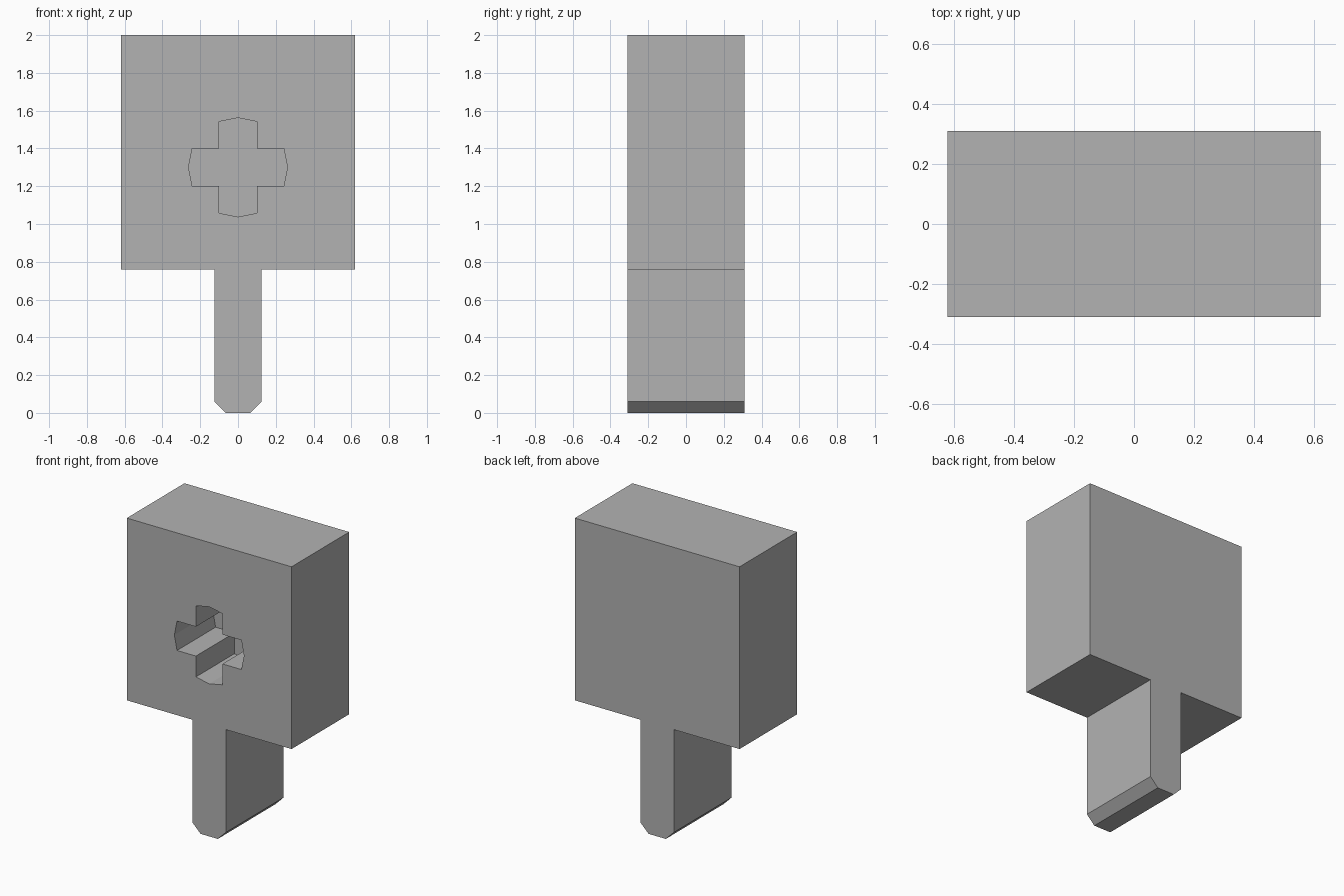
import bpy
import bmesh
from math import sin, cos, pi

cube = bpy.data.objects.get("Cube")
if cube:
    bpy.data.objects.remove(cube, do_unlink=True)

HALF_WIDTH, HALF_DEPTH = 0.62, 0.31
TOP, SHOULDER = 2.0, 0.76
STEM, CHAMFER = 0.125, 0.06
HOLE_Z, HOLE_RADIUS, HOLE_ARM, HOLE_DEPTH = 1.3, 0.262, 0.1, 0.415

grey = bpy.data.materials.new("plain grey")
grey.use_nodes = True
colour = (0.448, 0.448, 0.448, 1)
grey.diffuse_color = colour
grey.node_tree.nodes["Principled BSDF"].inputs["Base Color"].default_value = colour


def extrude_profile(name, points, y_front, y_back):
    """Solid made by sweeping an x-z outline along y."""
    bm = bmesh.new()
    face = bm.faces.new([bm.verts.new((x, y_front, z)) for x, z in points])
    swept = bmesh.ops.extrude_face_region(bm, geom=[face])["geom"]
    verts = [v for v in swept if isinstance(v, bmesh.types.BMVert)]
    bmesh.ops.translate(bm, verts=verts, vec=(0, y_back - y_front, 0))
    bmesh.ops.recalc_face_normals(bm, faces=bm.faces)
    mesh = bpy.data.meshes.new(name)
    bm.to_mesh(mesh)
    bm.free()
    mesh.materials.append(grey)
    obj = bpy.data.objects.new(name, mesh)
    bpy.context.collection.objects.link(obj)
    return obj


# Square block with a chamfered stem, outlined from one half and mirrored
half = [(STEM - CHAMFER, 0), (STEM, CHAMFER), (STEM, SHOULDER),
        (HALF_WIDTH, SHOULDER), (HALF_WIDTH, TOP)]
outline = half + [(-x, z) for x, z in reversed(half)]
block = extrude_profile("block_with_stem", outline, -HALF_DEPTH, HALF_DEPTH)

# Cross-shaped blind hole: each arm ends in a shallow rounded tip
cross = []
for i in range(4):
    a = i * pi / 2
    tip = HOLE_RADIUS * cos(pi / 8)
    for u, v in ((tip, -HOLE_ARM), (HOLE_RADIUS, 0), (tip, HOLE_ARM), (HOLE_ARM, HOLE_ARM)):
        cross.append((u * cos(a) - v * sin(a), HOLE_Z + u * sin(a) + v * cos(a)))
cutter = extrude_profile("cross_hole_cutter", cross,
                         -HALF_DEPTH - 0.1, -HALF_DEPTH + HOLE_DEPTH)
cutter.hide_render = True

cut = block.modifiers.new("cross_hole", "BOOLEAN")
cut.operation = "DIFFERENCE"
cut.solver = "EXACT"
cut.object = cutter
bpy.context.view_layer.objects.active = block
bpy.ops.object.modifier_apply(modifier=cut.name)
bpy.data.objects.remove(cutter, do_unlink=True)
